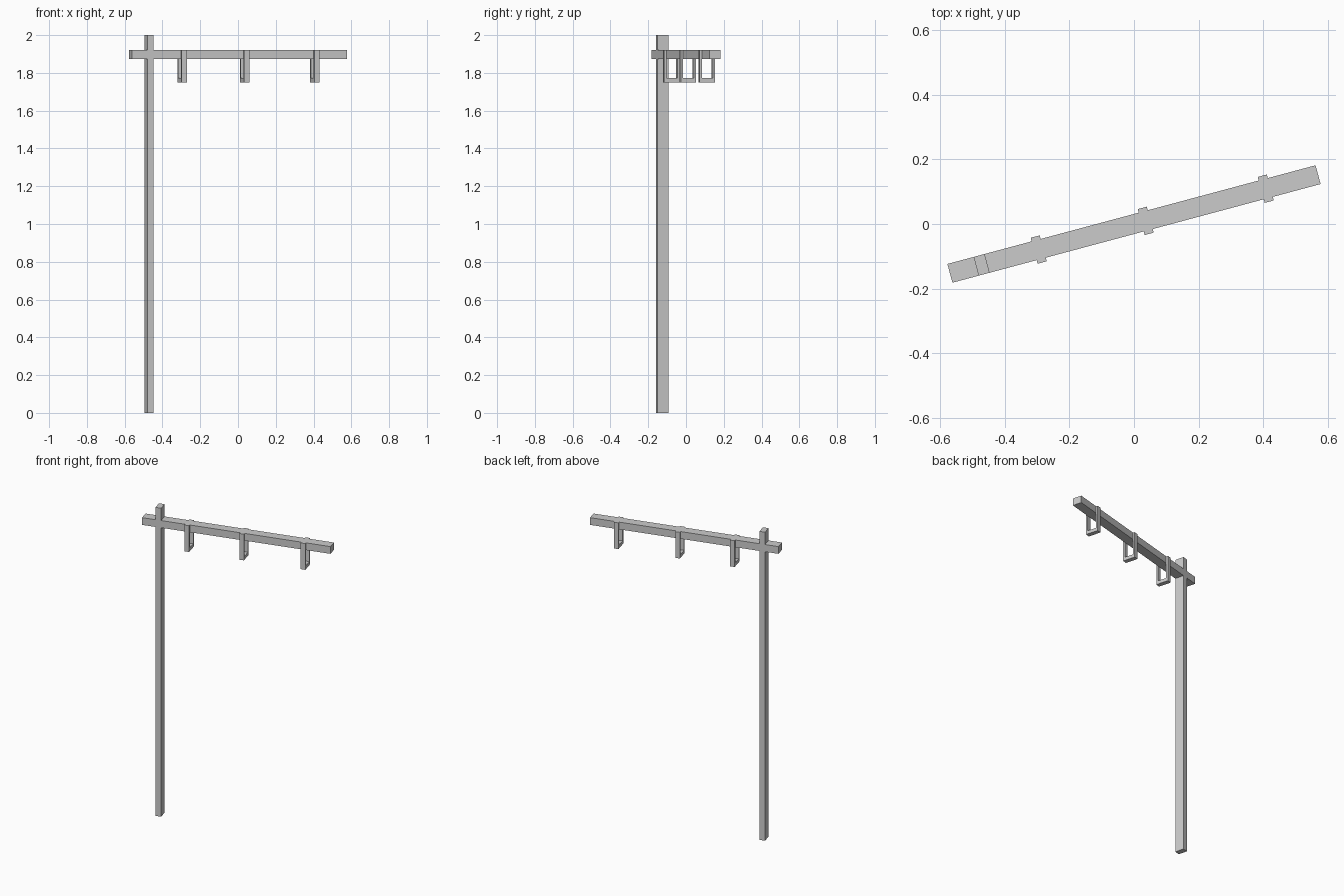
import bpy, bmesh
from math import radians
from mathutils import Matrix

if "Cube" in bpy.data.objects:
    bpy.data.objects.remove(bpy.data.objects["Cube"])

ROT = Matrix.Rotation(radians(15), 4, 'Z')  # whole model is turned 15 degrees


def extrude_profile(name, profile, u0, u1):
    """Extrude a (v, z) outline along the beam direction from u0 to u1."""
    bm = bmesh.new()
    face = bm.faces.new([bm.verts.new((u0, v, z)) for v, z in profile])
    ext = bmesh.ops.extrude_face_region(bm, geom=[face])
    verts = [g for g in ext['geom'] if isinstance(g, bmesh.types.BMVert)]
    bmesh.ops.translate(bm, verts=verts, vec=(u1 - u0, 0, 0))
    bmesh.ops.recalc_face_normals(bm, faces=bm.faces)
    bm.transform(ROT)
    mesh = bpy.data.meshes.new(name)
    bm.to_mesh(mesh)
    bm.free()
    obj = bpy.data.objects.new(name, mesh)
    bpy.context.collection.objects.link(obj)
    return obj


def rect(half, z0, z1):
    return [(-half, z0), (half, z0), (half, z1), (-half, z1)]


HALF = 0.03               # half depth shared by post and beam
BEAM_Z0, BEAM_Z1 = 1.873, 1.92

# Upright post and horizontal beam
extrude_profile("post", rect(HALF, 0, 2), -0.505, -0.470)
extrude_profile("beam", rect(HALF, BEAM_Z0, BEAM_Z1), -0.589, 0.589)

# U-shaped hangers clasping the beam sides
OUT, LOW, BAR = 0.0415, 1.75, 0.022
u_shape = [(-OUT, BEAM_Z1), (-OUT, LOW), (OUT, LOW), (OUT, BEAM_Z1),
           (HALF, BEAM_Z1), (HALF, LOW + BAR), (-HALF, LOW + BAR), (-HALF, BEAM_Z1)]
for i, u in enumerate((-0.305, 0.0375, 0.4215), 1):
    extrude_profile(f"hanger_{i}", u_shape, u - 0.0145, u + 0.0145)
